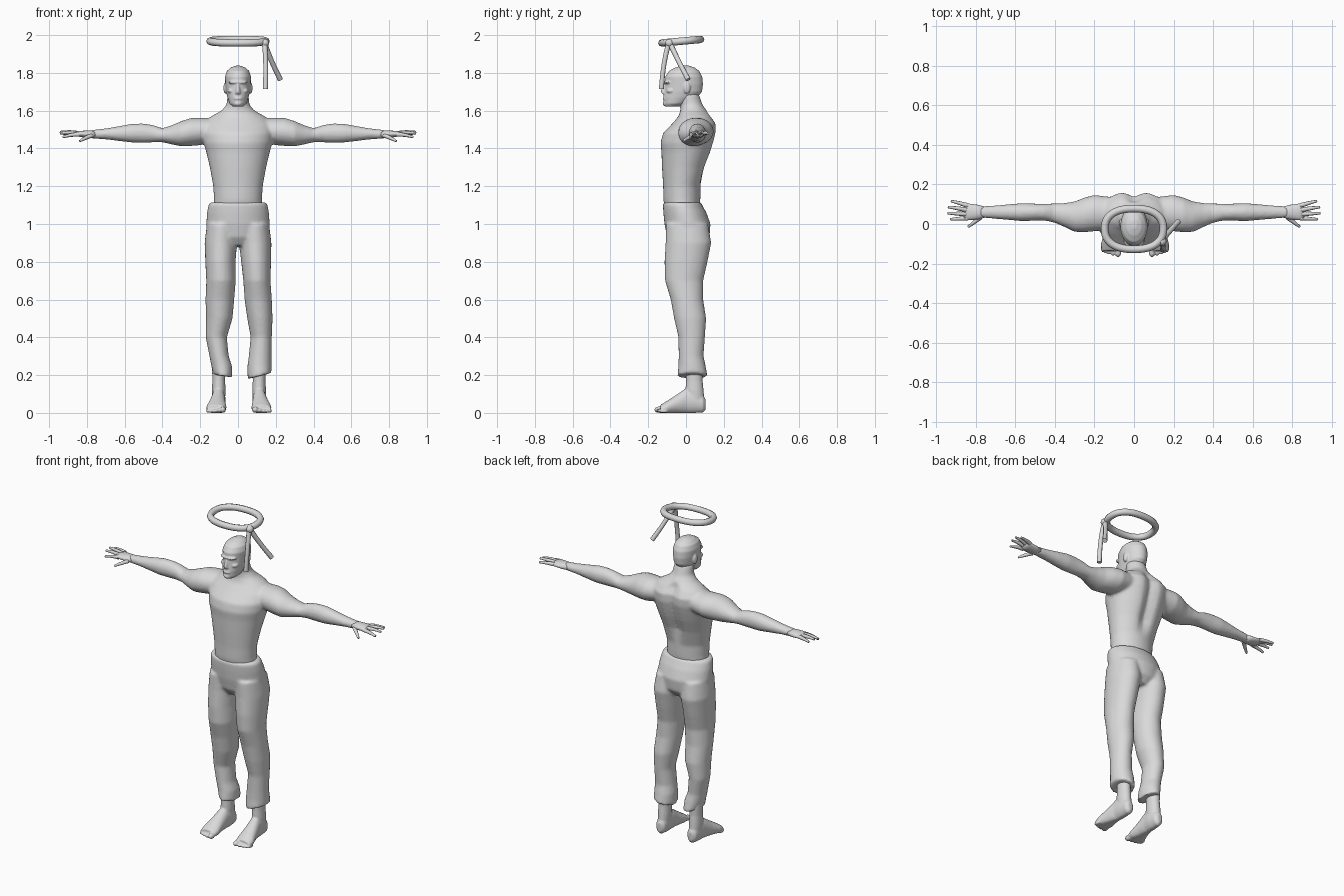
import bpy, bmesh, math

grey = bpy.data.materials.new("plain grey")
grey.diffuse_color = (0.7, 0.7, 0.7, 1)


def add(bm, name):
    bmesh.ops.recalc_face_normals(bm, faces=bm.faces)
    me = bpy.data.meshes.new(name)
    bm.to_mesh(me)
    bm.free()
    me.materials.append(grey)
    for p in me.polygons:
        p.use_smooth = True
    ob = bpy.data.objects.new(name, me)
    bpy.context.collection.objects.link(ob)
    return ob


def loft(name, axis, rings, n=24, tilt=0.0):
    """Elliptical rings (t, a, b, ra, rb) along an axis; tilt slopes the last ring."""
    bm = bmesh.new()
    loops = []
    for k, (t, a, b, ra, rb) in enumerate(rings):
        loop = []
        for i in range(n):
            w = 2 * math.pi * i / n
            u, v = ra * math.cos(w), rb * math.sin(w)
            tt = t + (tilt * u if k == len(rings) - 1 else 0)
            co = {'x': (tt, a + u, b + v), 'y': (a + u, tt, b + v), 'z': (a + u, b + v, tt)}[axis]
            loop.append(bm.verts.new(co))
        loops.append(loop)
    for p, q in zip(loops, loops[1:]):
        for i in range(n):
            j = (i + 1) % n
            bm.faces.new((p[i], p[j], q[j], q[i]))
    bm.faces.new(loops[0])
    bm.faces.new(loops[-1])
    return add(bm, name)


def ball(name, c, r):
    bm = bmesh.new()
    bmesh.ops.create_uvsphere(bm, u_segments=16, v_segments=10, radius=1)
    for v in bm.verts:
        v.co = [c[i] + r[i] * v.co[i] for i in range(3)]
    return add(bm, name)


def tube(name, pts, radii, cyclic=False):
    cu = bpy.data.curves.new(name, 'CURVE')
    cu.dimensions = '3D'
    cu.bevel_depth = 1.0
    cu.bevel_resolution = 2
    cu.use_fill_caps = True
    sp = cu.splines.new('NURBS')
    sp.points.add(len(pts) - 1)
    for p, co, r in zip(sp.points, pts, radii):
        p.co = (*co, 1)
        p.radius = r
    sp.order_u = 3
    sp.use_endpoint_u = not cyclic
    sp.use_cyclic_u = cyclic
    sp.resolution_u = 5
    tmp = bpy.data.objects.new(name, cu)
    bpy.context.collection.objects.link(tmp)
    bpy.context.view_layer.update()
    me = bpy.data.meshes.new_from_object(tmp.evaluated_get(bpy.context.evaluated_depsgraph_get()))
    bpy.data.objects.remove(tmp)
    bm = bmesh.new()
    bm.from_mesh(me)
    return add(bm, name)


def join(name, parts, voxel=0, smooth=4):
    """Join parts; with a voxel size, fuse them into one smooth skin."""
    bpy.ops.object.select_all(action='DESELECT')
    for o in parts:
        o.select_set(True)
    bpy.context.view_layer.objects.active = parts[0]
    bpy.ops.object.join()
    ob = parts[0]
    ob.name = name
    if voxel:
        m = ob.modifiers.new("fuse", 'REMESH')
        m.mode = 'VOXEL'
        m.voxel_size = voxel
        m.use_smooth_shade = True
        s = ob.modifiers.new("soften", 'SMOOTH')
        s.iterations = smooth
        s.factor = 0.5
    return ob


# Torso, neck and arms
torso = loft("torso", 'z', [
    (1.07, 0, -.02, .13, .09), (1.13, 0, -.022, .127, .098), (1.2, 0, -.022, .131, .099),
    (1.3, 0, -.01, .149, .117), (1.38, 0, .004, .168, .134), (1.43, 0, .009, .182, .144),
    (1.48, 0, .022, .19, .144), (1.53, 0, .046, .185, .12), (1.57, 0, .05, .142, .09),
    (1.6, 0, .04, .088, .07), (1.63, 0, .028, .061, .06), (1.69, 0, .012, .055, .055)], 40)
for v in torso.data.vertices:  # spine groove
    if v.co.y > 0.05 and 1.25 < v.co.z < 1.58:
        v.co.y -= 0.03 * math.exp(-(v.co.x / 0.035) ** 2)
arm = [(.1, .055, 1.5, .08, .06), (.2, .055, 1.49, .092, .073), (.25, .046, 1.487, .088, .074),
       (.3, .037, 1.478, .077, .067), (.35, .045, 1.472, .061, .051), (.4, .055, 1.47, .049, .037),
       (.45, .06, 1.478, .043, .046), (.5, .06, 1.481, .043, .051), (.56, .06, 1.481, .046, .05),
       (.62, .06, 1.479, .041, .041), (.7, .06, 1.477, .034, .029), (.78, .06, 1.475, .028, .022)]
arms = [loft("arm", 'x', [(s * r[0], *r[1:]) for r in arm]) for s in (-1, 1)]
join("upper_body", [torso] + arms, 0.009)

# Hands with spread fingers
palm = [(.75, .06, 1.475, .027, .021), (.79, .06, 1.475, .037, .02),
        (.835, .061, 1.477, .042, .016), (.86, .061, 1.478, .036, .01)]
fingers = [((.84, .093, 1.479), (.88, .106, 1.484), (.925, .116, 1.478)),
           ((.845, .071, 1.48), (.89, .08, 1.49), (.941, .086, 1.487)),
           ((.845, .05, 1.479), (.89, .052, 1.488), (.943, .055, 1.48)),
           ((.84, .03, 1.474), (.88, .027, 1.475), (.928, .024, 1.46)),
           ((.775, .035, 1.468), (.81, .006, 1.455), (.838, -.014, 1.439))]
for s, side in ((-1, "right"), (1, "left")):
    parts = [loft("palm", 'x', [(s * r[0], *r[1:]) for r in palm], 16)]
    for f in fingers:
        parts.append(tube("finger", [(s * x, y, z) for x, y, z in f], (.012, .0105, .006)))
    join(side + "_hand", parts)

# Head with face
skull = loft("skull", 'z', [
    (1.622, 0, -.072, .028, .04), (1.637, 0, -.056, .045, .062), (1.67, 0, -.03, .056, .09),
    (1.7, 0, -.015, .063, .1), (1.74, 0, -.01, .067, .1), (1.78, 0, -.012, .069, .098),
    (1.81, 0, -.01, .059, .081), (1.828, 0, -.006, .039, .052), (1.838, 0, -.002, .014, .02)], 32)
face = [loft("nose", 'z', [(1.745, 0, -.104, .008, .01), (1.705, 0, -.116, .012, .018),
                           (1.692, 0, -.114, .016, .016), (1.685, 0, -.11, .01, .01)], 12),
        ball("brow", (0, -.094, 1.75), (.052, .024, .011)),
        ball("lips", (0, -.112, 1.664), (.024, .012, .008)),
        ball("chin", (0, -.106, 1.637), (.022, .018, .014))]
for s in (-1, 1):
    face.append(ball("ear", (s * .067, .005, 1.72), (.01, .018, .03)))
    face.append(ball("cheek", (s * .036, -.078, 1.705), (.02, .026, .014)))
join("head", [skull] + face, 0.0045, 2)

# Loose trousers: pelvis and two uneven legs
pelvis = loft("pelvis", 'z', [
    (.885, 0, .01, .06, .08), (.93, 0, .012, .15, .112), (1.0, 0, .008, .168, .122),
    (1.06, 0, -.006, .164, .114), (1.1, 0, -.018, .157, .104), (1.115, 0, -.02, .148, .1)], 36)
right_leg = loft("leg", 'z', [
    (1.0, -.085, .005, .08, .112), (.9, -.091, .013, .086, .121), (.8, -.093, .0, .08, .114),
    (.7, -.09, -.01, .078, .101), (.6, -.096, .005, .076, .086), (.5, -.099, .022, .07, .085),
    (.4, -.115, .03, .056, .07), (.3, -.1, .027, .051, .066), (.25, -.087, .032, .055, .072),
    (.195, -.079, .034, .05, .08)], 28, -.15)
left_leg = loft("leg", 'z', [
    (1.0, .085, .005, .08, .112), (.9, .092, .013, .085, .121), (.8, .096, .0, .079, .114),
    (.7, .1, -.01, .072, .101), (.6, .107, .005, .072, .086), (.5, .116, .022, .067, .085),
    (.4, .123, .03, .056, .07), (.3, .117, .027, .06, .066), (.25, .114, .032, .064, .072),
    (.195, .114, .034, .063, .08)], 28, .25)
join("trousers", [pelvis, right_leg, left_leg], 0.009)

# Bare feet
for s, cx, side in ((-1, .102, "right"), (1, .112, "left")):
    foot = loft("foot", 'y', [
        (.104, s * cx, .045, .015, .028), (.09, s * cx, .048, .03, .046),
        (.04, s * cx, .062, .037, .064), (0, s * (cx + .002), .064, .037, .066),
        (-.05, s * (cx + .007), .046, .044, .05), (-.1, s * (cx + .012), .028, .053, .036),
        (-.135, s * (cx + .013), .02, .05, .022)])
    for v in foot.data.vertices:
        v.co.z = max(v.co.z, 0)
    ankle = loft("ankle", 'z', [(.06, s * cx, .05, .034, .048), (.12, s * cx, .045, .036, .048),
                                (.17, s * cx, .044, .034, .044), (.28, s * cx, .044, .036, .045)])
    toes = []
    for i in range(5):
        r = (.017, .0115, .011, .0105, .01)[i]
        x = cx + .013 + (-.034, -.008, .012, .029, .043)[i]
        toes.append(ball("toe", (s * x, -.143 + .006 * i, r), (r, .025, r)))
    join(side + "_foot", [foot, ankle] + toes, 0.005, 2)

# Knotted headband floating over the head
ring = []
for i in range(20):
    w = 2 * math.pi * i / 20
    c, sn = math.cos(w), math.sin(w)
    x = .15 * math.copysign(abs(c) ** .85, c)
    y = -.025 + .104 * math.copysign(abs(sn) ** .85, sn)
    ring.append((x, y, 1.97 + .09 * y))
tube("headband", ring, [.0195] * 20, True)
tube("headband_tail_front", [(.14, -.09, 1.958), (.15, -.12, 1.87), (.145, -.13, 1.715)],
     (.015, .012, .014))
tube("headband_tail_side", [(.14, -.085, 1.958), (.175, -.04, 1.86), (.224, .012, 1.765)],
     (.015, .012, .014))
ball("headband_knot", (.142, -.088, 1.958), (.022, .022, .022))
